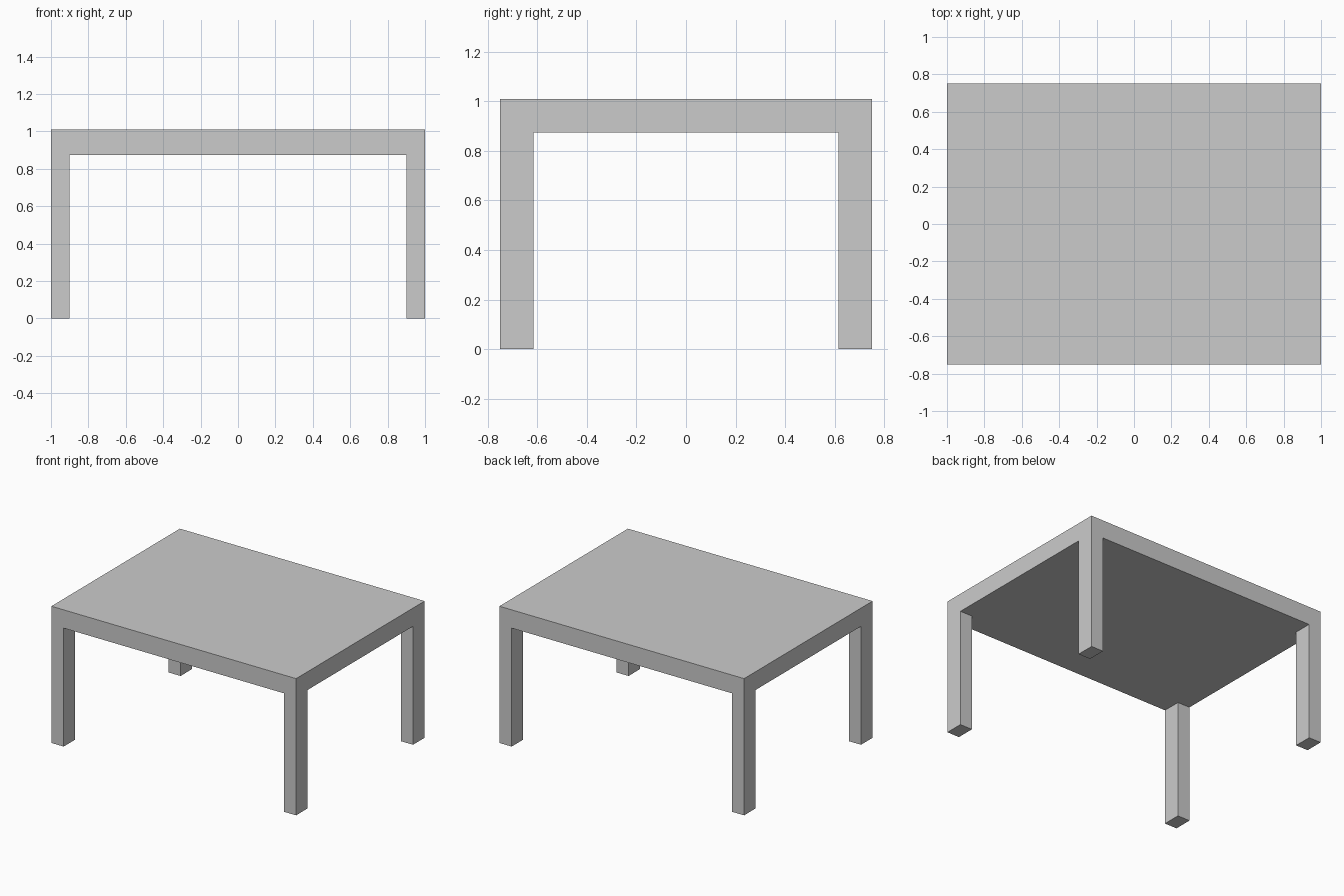
import bpy

if "Cube" in bpy.data.objects:
    bpy.data.objects.remove(bpy.data.objects["Cube"])

WIDTH, DEPTH, HEIGHT = 2.0, 1.5, 1.01
UNDERSIDE = 0.875
LEG_X, LEG_Y = 0.10, 0.135


def box(name, centre, size):
    bpy.ops.mesh.primitive_cube_add(size=1, location=centre)
    obj = bpy.context.object
    obj.name = name
    obj.scale = size
    bpy.ops.object.transform_apply(location=False, rotation=False, scale=True)
    return obj


# Thick solid top
box("table_top", (0, 0, (UNDERSIDE + HEIGHT) / 2),
    (WIDTH, DEPTH, HEIGHT - UNDERSIDE))

# Four legs flush with the corners of the top
for side_y, sy in (("front", -1), ("back", 1)):
    for side_x, sx in (("left", -1), ("right", 1)):
        box(f"{side_y}_{side_x}_leg",
            (sx * (WIDTH - LEG_X) / 2, sy * (DEPTH - LEG_Y) / 2, UNDERSIDE / 2),
            (LEG_X, LEG_Y, UNDERSIDE))
